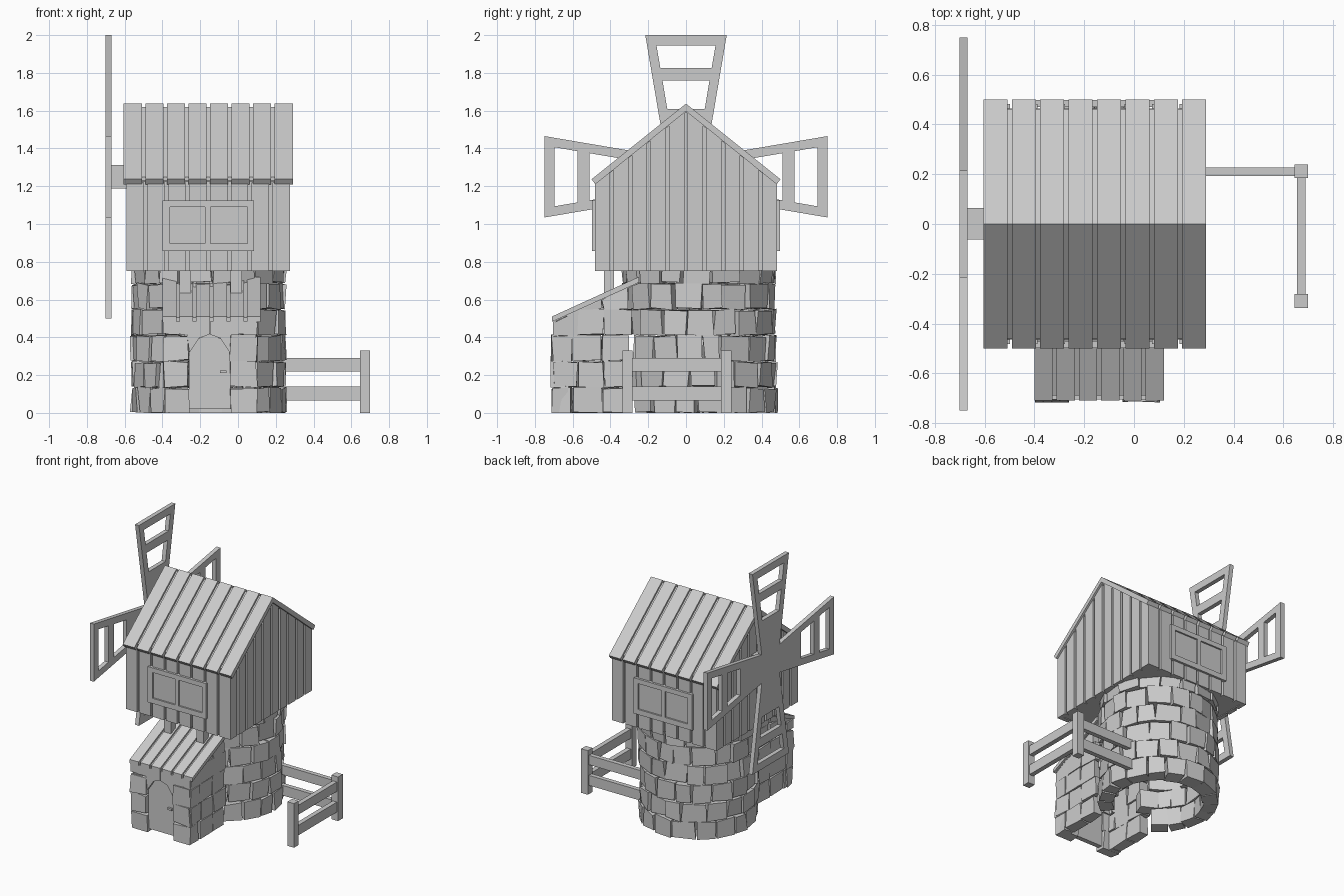
import bpy, bmesh, random
from math import sin, cos, tau
from mathutils import Vector

if "Cube" in bpy.data.objects:
    bpy.data.objects.remove(bpy.data.objects["Cube"])

random.seed(4)
CX, CY = -0.155, 0.07          # tower centre
ROW = 0.138                    # stone course height


def part(name, solids):
    """Make one object from solids, each a pair of matching vertex rings."""
    bm = bmesh.new()
    for ra, rb in solids:
        a = [bm.verts.new(p) for p in ra]
        b = [bm.verts.new(p) for p in rb]
        bm.faces.new(a)
        bm.faces.new(b[::-1])
        for i in range(len(a)):
            j = (i + 1) % len(a)
            bm.faces.new((a[j], a[i], b[i], b[j]))
    bmesh.ops.recalc_face_normals(bm, faces=bm.faces)
    me = bpy.data.meshes.new(name)
    bm.to_mesh(me)
    bm.free()
    ob = bpy.data.objects.new(name, me)
    bpy.context.collection.objects.link(ob)
    return ob


def along_x(yz, a, b):
    return [(a, y, z) for y, z in yz], [(b, y, z) for y, z in yz]


def along_y(xz, a, b):
    return [(x, a, z) for x, z in xz], [(x, b, z) for x, z in xz]


def box(x0, x1, y0, y1, z0, z1):
    return along_x([(y0, z0), (y1, z0), (y1, z1), (y0, z1)], x0, x1)


def strips(a, b, n, gap):
    step = (b - a + gap) / n
    return [(a + i * step, a + (i + 1) * step - gap) for i in range(n)]


def rough(solid, amt=0.008):
    """Jitter a stone's corners, keeping it above the ground."""
    def j(p):
        v = Vector(p) + Vector([random.uniform(-amt, amt) for _ in range(3)])
        v.z = max(v.z, 0)
        return v
    return [j(p) for p in solid[0]], [j(p) for p in solid[1]]


# Round tower of loose stones
stones = []
for row in range(6):
    z0, z1 = row * ROW, min((row + 1) * ROW - 0.008, 0.77)
    n = 18
    cuts = [(i + 0.5 * (row % 2) + random.uniform(-0.18, 0.18)) * tau / n for i in range(n)]
    cuts.append(cuts[0] + tau)
    for a0, a1 in zip(cuts, cuts[1:]):
        m = (a0 + a1) / 2
        if row < 4 and sin(m) < 0 and abs(cos(m)) < 0.45:
            continue               # passage into the porch
        r = random.uniform(0.395, 0.415)
        ri = 0.31
        ring = [(ri, a0), (r, a0 + 0.015), (r, a1 - 0.015), (ri, a1)]
        pts = [(CX + q * cos(t), CY + q * sin(t)) for q, t in ring]
        stones.append(rough(([(x, y, z0) for x, y in pts], [(x, y, z1) for x, y in pts])))
part("tower_stones", stones)


# Porch side walls, cut to the roof slope
def slope(y):
    return 0.478 + (y + 0.71) * 0.456


stones = []
for x0, x1 in ((-0.385, -0.31), (0.025, 0.10)):
    for row in range(5):
        cuts = [-0.70, -0.57, -0.43, -0.28] if row % 2 else [-0.70, -0.60, -0.44, -0.30]
        for y0, y1 in zip(cuts, cuts[1:]):
            z0, z1 = row * ROW, (row + 1) * ROW - 0.006
            za, zb = min(z1, slope(y0)), min(z1, slope(y1))
            if zb < z0 + 0.03:
                continue
            prof = [(y0, min(z0, za)), (y1 - 0.006, z0), (y1 - 0.006, zb), (y0, max(za, z0 - 0.01))]
            stones.append(rough(along_x(prof, x0, x1), 0.006))
part("porch_side_stones", stones)

# Porch front jambs and arch stones
stones = []
for row in range(3):
    z0, z1 = row * ROW, (row + 1) * ROW - 0.006
    for x0, x1 in ((-0.392, -0.262), (-0.04, 0.10)):
        stones.append(rough(box(x0, x1, -0.71, -0.63, z0, z1)))
for s in (-1, 1):
    prof = [(0, 0.415), (0.055, 0.395), (0.105, 0.32), (0.118, 0.415), (0.245, 0.42), (0.245, 0.485), (0, 0.485)]
    stones.append(along_y([(-0.15 + s * (u + 0.002), z) for u, z in prof], -0.705, -0.63))
part("porch_front_stones", stones)

# Arched door with handle
arch = [(-0.26, 0.02), (-0.04, 0.02), (-0.04, 0.33), (-0.075, 0.385), (-0.15, 0.42), (-0.225, 0.385), (-0.26, 0.33)]
part("door", [along_y(arch, -0.685, -0.65)])
part("door_handle", [box(-0.095, -0.06, -0.70, -0.68, 0.21, 0.225)])

# Porch lean-to roof
prof = [(-0.71, 0.482), (-0.71, 0.51), (-0.25, 0.72), (-0.25, 0.69)]
part("porch_roof_planks", [along_x(prof, a, b) for a, b in strips(-0.40, 0.12, 6, 0.016)])
prof = [(-0.69, 0.485), (-0.69, 0.505), (-0.25, 0.706), (-0.25, 0.685)]
part("porch_roof_base", [along_x(prof, -0.385, 0.105)])

# Short posts under the house
part("support_posts", [box(x, x + 0.06, -0.435, -0.38, 0.635, 0.76) for x in (-0.31, -0.04)])

# House core and cladding
part("house_core", [along_x([(-0.465, 0.755), (0.465, 0.755), (0.465, 1.225), (0, 1.60), (-0.465, 1.225)], -0.575, 0.26)])
planks = []
for a, b in strips(-0.59, 0.275, 8, 0.018):
    for s in (-1, 1):
        y0, y1 = sorted((s * 0.45, s * 0.482))
        planks.append(box(a, b, y0, y1, 0.75, 1.22))
part("side_planks", planks)


def gable(y):
    return 1.605 - 0.8 * abs(y)


planks = []
for a, b in strips(-0.482, 0.482, 10, 0.018):
    prof = [(a, 0.75), (b, 0.75), (b, gable(b)), (a, gable(a))]
    planks += [along_x(prof, -0.59, -0.56), along_x(prof, 0.245, 0.275)]
part("gable_planks", planks)

# Main roof
chevron = [(0, 1.637), (0.50, 1.237), (0.48, 1.21), (0, 1.597), (-0.48, 1.21), (-0.50, 1.237)]
part("roof_planks", [along_x(chevron, a, b) for a, b in strips(-0.605, 0.29, 8, 0.018)])
base = [(0, 1.62), (0.46, 1.25), (0.46, 1.225), (0, 1.59), (-0.46, 1.225), (-0.46, 1.25)]
part("roof_base", [along_x(base, -0.59, 0.275)])

# Double windows, front and back
for s, name in ((-1, "front_window"), (1, "back_window")):
    def slab(x0, x1, z0, z1, d):
        return box(x0, x1, *sorted((s * 0.47, s * d)), z0, z1)
    part(name, [slab(-0.39, 0.08, 0.87, 1.11, 0.486),
                slab(-0.40, 0.085, 0.858, 0.897, 0.498), slab(-0.40, 0.085, 1.09, 1.125, 0.498),
                slab(-0.40, -0.36, 0.897, 1.09, 0.498), slab(0.05, 0.085, 0.897, 1.09, 0.498),
                slab(-0.175, -0.145, 0.897, 1.09, 0.498)])

# Sails: four tapered ladder frames round a hub
def half(d):
    return 0.088 + 0.17 * d


rot = [(1, 0), (0, 1), (-1, 0), (0, -1)]
sails = []
for c, s in rot:
    def piece(uv):
        return along_x([(u * c - v * s, 1.25 + u * s + v * c) for u, v in uv], -0.702, -0.67)

    def bar(d0, d1, inset):
        return piece([(-half(d0) + inset, d0), (half(d0) - inset, d0), (half(d1) - inset, d1), (-half(d1) + inset, d1)])
    sails += [bar(0.09, 0.36, 0), bar(0.51, 0.575, 0.05), bar(0.695, 0.75, 0.05)]
    for k in (-1, 1):
        sails.append(piece([(k * half(0.36), 0.36), (k * half(0.75), 0.75),
                            (k * (half(0.75) - 0.05), 0.75), (k * (half(0.36) - 0.05), 0.36)]))
sails.append(box(-0.702, -0.67, -0.1, 0.1, 1.15, 1.35))
part("sails", sails)
part("sail_shaft", [box(-0.68, -0.56, -0.063, 0.065, 1.187, 1.312)])

# Fence
part("fence_posts", [box(0.645, 0.70, y, y + 0.055, 0, 0.33) for y in (-0.337, 0.185)])
rails = []
for z0, z1 in ((0.065, 0.14), (0.22, 0.29)):
    rails += [box(0.655, 0.69, -0.29, 0.19, z0, z1), box(0.18, 0.65, 0.193, 0.227, z0, z1)]
part("fence_rails", rails)
